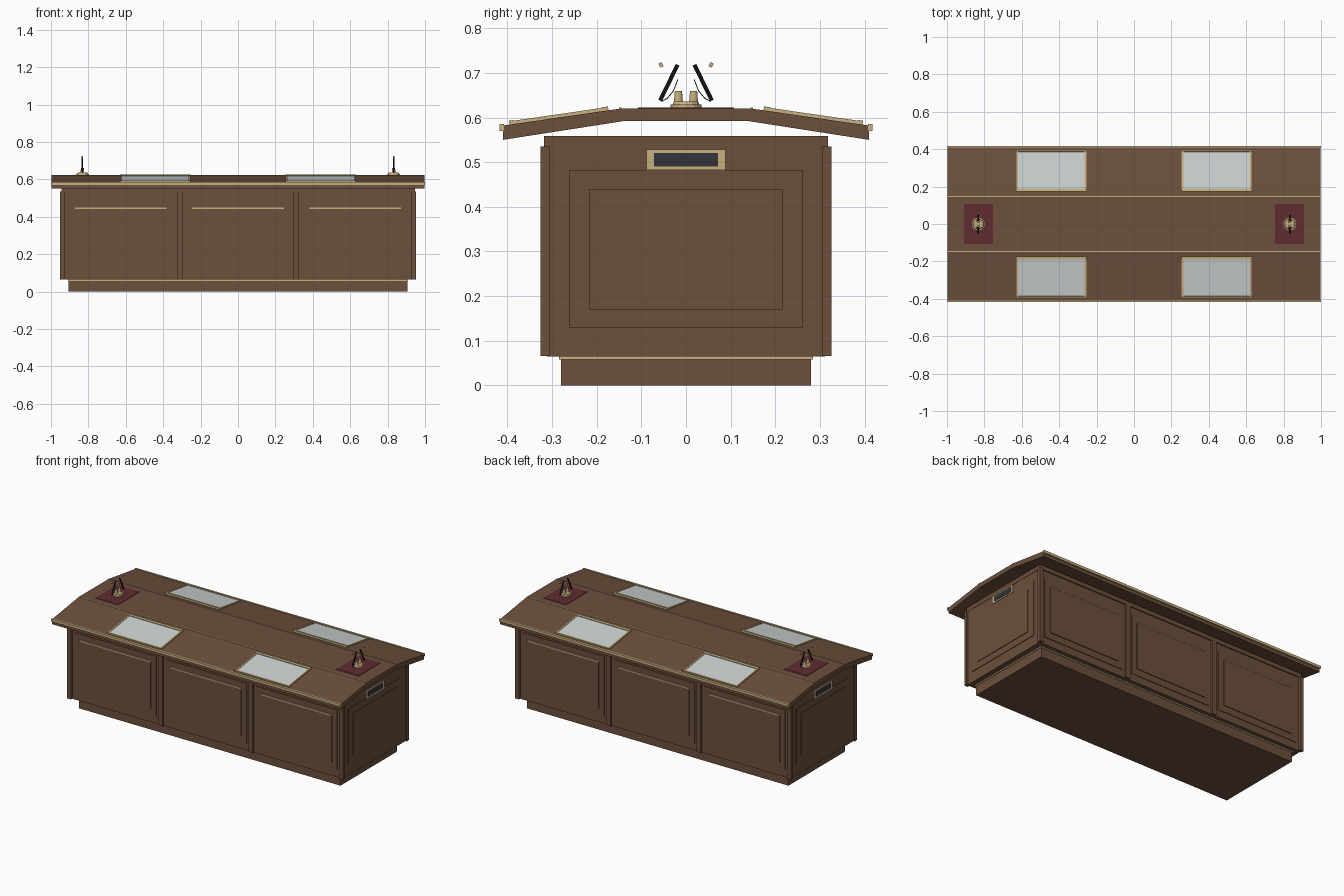
import bpy, bmesh, math
from mathutils import Matrix, Vector

if "Cube" in bpy.data.objects:
    bpy.data.objects.remove(bpy.data.objects["Cube"])


def material(name, rgb):
    m = bpy.data.materials.new(name)
    m.diffuse_color = (*rgb, 1)
    m.use_nodes = True
    m.node_tree.nodes["Principled BSDF"].inputs["Base Color"].default_value = m.diffuse_color
    return m


WOOD = material("brown wood", (0.152, 0.080, 0.046))
BRASS = material("pale brass", (0.58, 0.44, 0.22))
PAPER = material("pale paper", (0.60, 0.64, 0.64))
RED = material("dark red leather", (0.118, 0.025, 0.032))
DARK = material("dark grey", (0.032, 0.036, 0.042))
BLACK = material("black", (0.014, 0.013, 0.014))


def finish(name, bm, mat):
    bmesh.ops.recalc_face_normals(bm, faces=bm.faces)
    me = bpy.data.meshes.new(name)
    bm.to_mesh(me)
    bm.free()
    me.materials.append(mat)
    ob = bpy.data.objects.new(name, me)
    bpy.context.collection.objects.link(ob)
    return ob


def box(name, centre, size, mat, tilt=0):
    bm = bmesh.new()
    bmesh.ops.create_cube(bm, size=1, matrix=Matrix.Translation(centre)
                          @ Matrix.Rotation(tilt, 4, 'X') @ Matrix.Diagonal((*size, 1)))
    return finish(name, bm, mat)


def span(name, x, y, z, mat):
    return box(name, [(a + b) / 2 for a, b in (x, y, z)],
               [b - a for a, b in (x, y, z)], mat)


def rod(name, a, b, r1, r2, mat, n=12, squash=1):
    a, b = Vector(a), Vector(b)
    bm = bmesh.new()
    rot = (b - a).to_track_quat('Z', 'Y').to_matrix().to_4x4()
    bmesh.ops.create_cone(bm, cap_ends=True, segments=n, radius1=r1, radius2=r2,
                          depth=(b - a).length, matrix=Matrix.Translation((a + b) / 2)
                          @ rot @ Matrix.Diagonal((1, squash, 1, 1)))
    return finish(name, bm, mat)


def raised(name, axis, side, face, u, z, depth, mat):
    """Plate standing out from a body face; axis is the face direction."""
    d = sorted((side * (face - 0.01), side * (face + depth)))
    if axis == 'y':
        return span(name, u, d, z, mat)
    return span(name, d, u, z, mat)


# Base, carcass and neck
span("plinth", (-0.905, 0.905), (-0.28, 0.28), (0, 0.058), WOOD)
span("plinth_brass_strip", (-0.91, 0.91), (-0.285, 0.285), (0.058, 0.066), BRASS)
span("cabinet_body", (-0.943, 0.943), (-0.311, 0.311), (0.065, 0.535), WOOD)
span("cabinet_neck", (-0.945, 0.945), (-0.318, 0.318), (0.533, 0.559), WOOD)

# Panels, posts and rails on the long sides
for s in (-1, 1):
    for cx in (-0.626, 0, 0.626):
        raised("long_panel", 'y', s, 0.311, (cx - 0.28, cx + 0.28), (0.11, 0.485), 0.004, WOOD)
        raised("long_panel_centre", 'y', s, 0.311, (cx - 0.245, cx + 0.245), (0.15, 0.442), 0.009, WOOD)
        raised("panel_brass_bead", 'y', s, 0.311, (cx - 0.245, cx + 0.245), (0.442, 0.449), 0.011, BRASS)
    for px in (-0.312, 0.312):
        raised("middle_post", 'y', s, 0.311, (px - 0.015, px + 0.015), (0.066, 0.535), 0.011, WOOD)
    for t in (-1, 1):
        span("corner_post", sorted((t * 0.928, t * 0.953)), sorted((s * 0.305, s * 0.326)),
             (0.066, 0.535), WOOD)

# End panels and vents
for s in (-1, 1):
    raised("end_panel", 'x', s, 0.943, (-0.262, 0.262), (0.13, 0.483), 0.004, WOOD)
    raised("end_panel_centre", 'x', s, 0.943, (-0.216, 0.216), (0.17, 0.44), 0.008, WOOD)
    raised("vent_frame", 'x', s, 0.943, (-0.088, 0.088), (0.482, 0.528), 0.008, BRASS)
    raised("vent_slot", 'x', s, 0.943, (-0.072, 0.072), (0.490, 0.521), 0.010, DARK)

# Three-plane desk top extruded along x
profile = [(-0.41, 0.55), (-0.14, 0.592), (0.14, 0.592), (0.41, 0.55),
           (0.41, 0.582), (0.147, 0.62), (-0.147, 0.62), (-0.41, 0.582)]
bm = bmesh.new()
base = bm.faces.new([bm.verts.new((-0.998, y, z)) for y, z in profile])
new = bmesh.ops.extrude_face_region(bm, geom=[base])["geom"]
bmesh.ops.translate(bm, vec=(1.996, 0, 0), verts=[v for v in new if isinstance(v, bmesh.types.BMVert)])
finish("desk_top", bm, WOOD)

SLOPE = 0.038 / 0.263
ANGLE = math.atan(SLOPE)
for s in (-1, 1):
    span("edge_brass_trim", (-1, 1), sorted((s * 0.408, s * 0.418)), (0.570, 0.586), BRASS)
    span("fold_brass_inlay", (-0.998, 0.998), sorted((s * 0.144, s * 0.150)), (0.615, 0.6225), BRASS)

    def on_slope(name, x, y, size, lift, mat):
        z = 0.62 - (y - 0.147) * SLOPE + lift
        box(name, (x, s * y, z), size, mat, -s * ANGLE)

    # Framed writing pads on the slopes
    for cx in (-0.442, 0.442):
        on_slope("writing_pad", cx, 0.285, (0.36, 0.212, 0.006), 0.002, PAPER)
        on_slope("pad_top_rail", cx, 0.182, (0.376, 0.016, 0.010), 0.004, BRASS)
        on_slope("pad_bottom_rail", cx, 0.391, (0.376, 0.010, 0.010), 0.004, BRASS)
        for t in (-1, 1):
            on_slope("pad_side_rail", cx + t * 0.182, 0.286, (0.010, 0.215, 0.009), 0.003, BRASS)

# Red mats carrying the pen stands
for cx in (-0.832, 0.832):
    span("red_mat", (cx - 0.078, cx + 0.078), (-0.107, 0.107), (0.619, 0.6225), RED)
    rod("stand_base", (cx, 0, 0.622), (cx, 0, 0.629), 0.035, 0.035, BRASS, 12)
    rod("stand_step", (cx, 0, 0.629), (cx, 0, 0.636), 0.030, 0.027, BRASS, 12)
    for s in (-1, 1):
        rod("stand_cup", (cx, s * 0.017, 0.634), (cx, s * 0.017, 0.660), 0.010, 0.008, BRASS, 12)
        rod("leaning_pen", (cx, s * 0.058, 0.638), (cx, s * 0.019, 0.718), 0.0045, 0.0045, BLACK, 8)
        box("pen_tip", (cx, s * 0.056, 0.718), (0.008, 0.008, 0.010), BRASS, -s * 0.45)
        # Thin curved wire beside each pen
        pts = [(cx, s * y, z) for y, z in ((0.055, 0.636), (0.042, 0.643), (0.028, 0.660), (0.018, 0.686))]
        for a, b in zip(pts, pts[1:]):
            rod("thin_wire", a, b, 0.001, 0.001, BLACK, 6)
